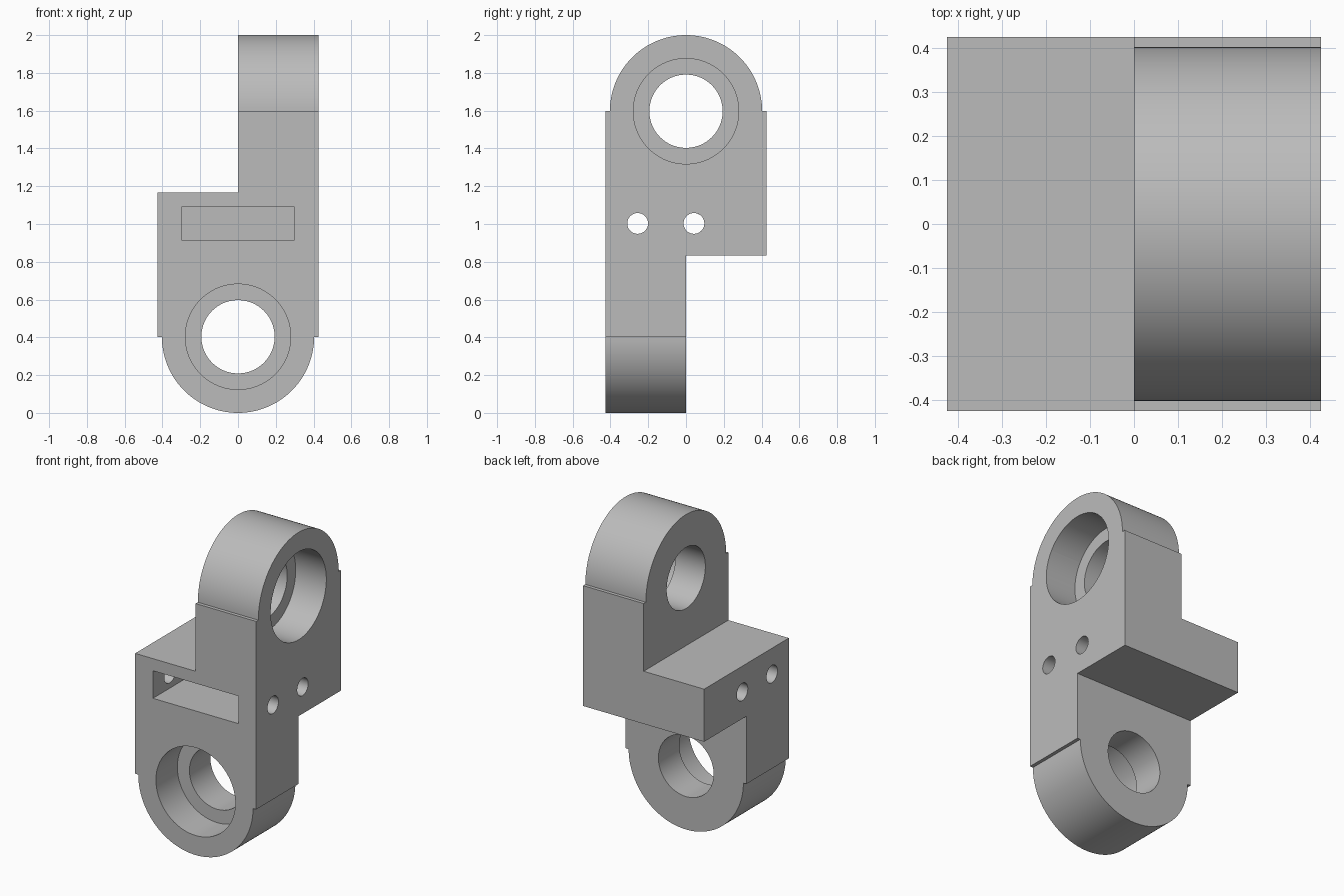
import bpy, bmesh
from math import sin, cos, pi
from mathutils import Matrix, Vector

old = bpy.data.objects.get("Cube")
if old:
    bpy.data.objects.remove(old, do_unlink=True)

HALF = 0.425      # half width of the block
RADIUS = 0.403    # rounded ends
STEP = 0.833      # height of the shoulder
TOP = 2.0
EYE = TOP - RADIUS

grey = bpy.data.materials.new("plain grey")
grey.use_nodes = True
grey.diffuse_color = (0.5, 0.5, 0.5, 1)
grey.node_tree.nodes["Principled BSDF"].inputs["Base Color"].default_value = (0.5, 0.5, 0.5, 1)


def finish(name, bm):
    bmesh.ops.recalc_face_normals(bm, faces=bm.faces)
    mesh = bpy.data.meshes.new(name)
    bm.to_mesh(mesh)
    bm.free()
    mesh.materials.append(grey)
    ob = bpy.data.objects.new(name, mesh)
    bpy.context.collection.objects.link(ob)
    return ob


def prism(name, points, depth):
    """Extrude a closed outline of 3D points along a vector."""
    bm = bmesh.new()
    face = bm.faces.new([bm.verts.new(p) for p in points])
    new = bmesh.ops.extrude_face_region(bm, geom=[face])["geom"]
    bmesh.ops.translate(bm, vec=depth, verts=[g for g in new if isinstance(g, bmesh.types.BMVert)])
    return finish(name, bm)


def rod(name, axis, start, end, centre, radius, sides=96):
    """Cylinder along x or y between two coordinates."""
    bm = bmesh.new()
    direction = Vector((1, 0, 0)) if axis == "x" else Vector((0, 1, 0))
    turn = direction.to_track_quat("Z", "Y").to_matrix().to_4x4()
    place = Matrix.Translation(Vector(centre) + direction * (start + end) / 2)
    bmesh.ops.create_cone(bm, cap_ends=True, segments=sides, radius1=radius, radius2=radius,
                          depth=end - start, matrix=place @ turn)
    return finish(name, bm)


def combine(target, tool, operation):
    mod = target.modifiers.new(operation.lower(), "BOOLEAN")
    mod.operation, mod.solver, mod.object = operation, "EXACT", tool
    bpy.context.view_layer.update()
    result = bpy.data.meshes.new_from_object(
        target.evaluated_get(bpy.context.evaluated_depsgraph_get()))
    target.modifiers.clear()
    target.data = result
    bpy.data.objects.remove(tool, do_unlink=True)


# Outline of one half: narrow leg, shoulder, rounded eye
arc = [(RADIUS * cos(pi * i / 64), EYE + RADIUS * sin(pi * i / 64)) for i in range(65)]
outline = [(-HALF, -0.1), (0, -0.1), (0, STEP), (HALF, STEP), (HALF, EYE)] + arc + [(-HALF, EYE)]

# Joint body: the outline across y, crossed with the same outline turned over across x
body = prism("joint_body", [(-0.5, y, z) for y, z in outline], (1, 0, 0))
crossed = prism("crossed_outline", [(-x, -0.5, TOP - z) for x, z in outline], (0, 1, 0))
combine(body, crossed, "INTERSECT")

# Through bores and wider bearing seats
BORE, SEAT, DEPTH = 0.194, 0.279, 0.215
cutters = [
    rod("upper_bore", "x", -0.1, 0.6, (0, 0, EYE), BORE),
    rod("upper_seat", "x", HALF - DEPTH, 0.6, (0, 0, EYE), SEAT),
    rod("lower_bore", "y", -0.6, 0.1, (0, 0, TOP - EYE), BORE),
    rod("lower_seat", "y", -0.6, DEPTH - HALF, (0, 0, TOP - EYE), SEAT),
]

# Front slot and the two cross holes that run through it
slot = [(-0.3, -0.6, 0.915), (0.3, -0.6, 0.915), (0.3, -0.6, 1.09), (-0.3, -0.6, 1.09)]
cutters.append(prism("slot", slot, (0, 0.8, 0)))
for y in (-0.256, 0.042):
    cutters.append(rod("cross_hole", "x", -0.6, 0.6, (0, y, 1.003), 0.055, 48))

for cutter in cutters:
    combine(body, cutter, "DIFFERENCE")

bpy.ops.object.select_all(action="DESELECT")
body.select_set(True)
bpy.context.view_layer.objects.active = body
bpy.ops.object.shade_smooth_by_angle(angle=pi / 6)
